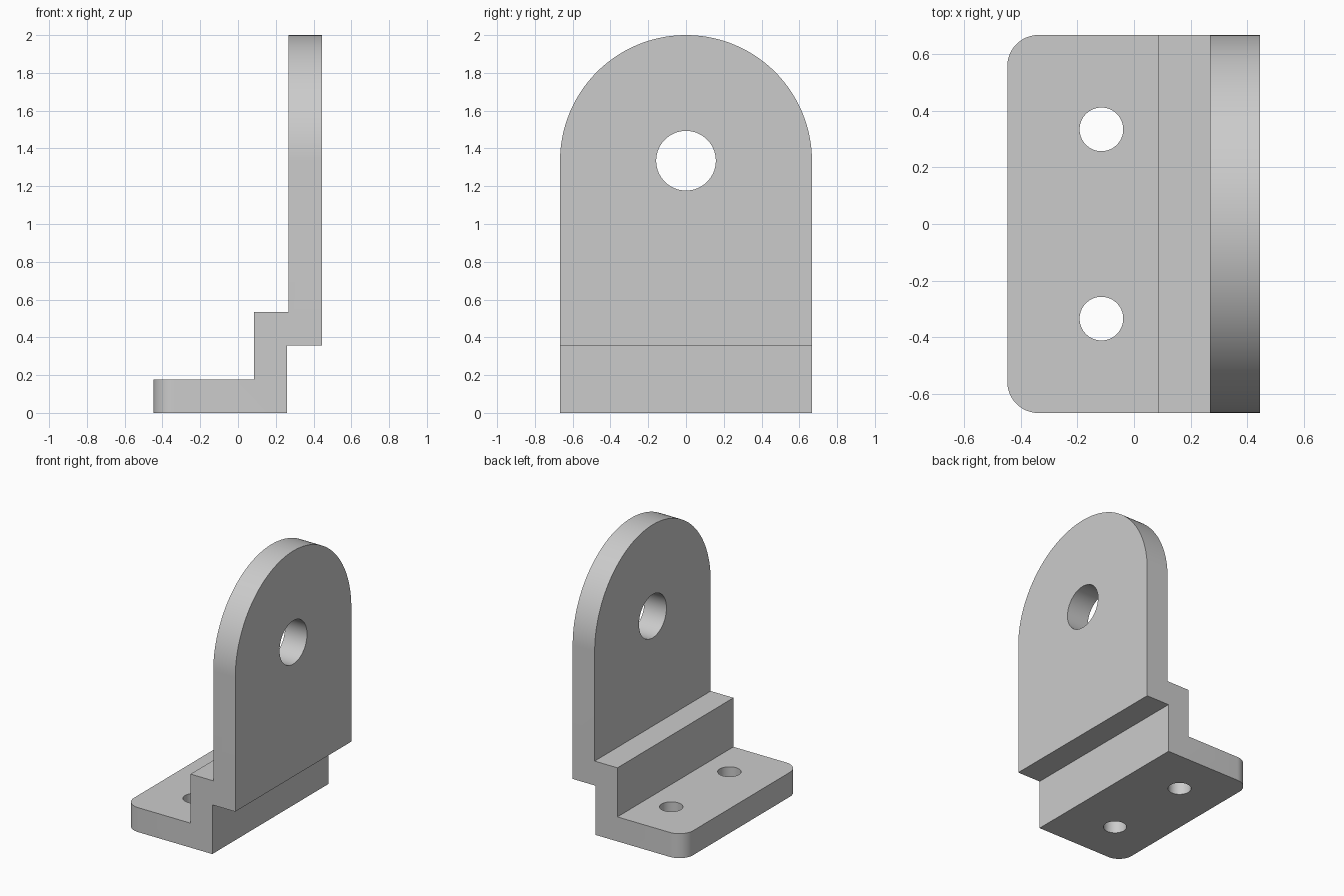
import bpy, bmesh, math

cube = bpy.data.objects.get("Cube")
if cube:
    bpy.data.objects.remove(cube, do_unlink=True)

HALF = 0.667      # half width along y
FRONT_R = 0.11    # foot corner radius

grey = bpy.data.materials.new("plain grey")
grey.use_nodes = True
colour = (0.6, 0.6, 0.6, 1)
grey.diffuse_color = colour
grey.node_tree.nodes["Principled BSDF"].inputs["Base Color"].default_value = colour

# Stepped side profile (x, z), extruded along y
profile = [(-0.447, 0), (0.26, 0), (0.26, 0.358), (0.445, 0.358), (0.445, 2),
           (0.268, 2), (0.268, 0.535), (0.085, 0.535), (0.085, 0.178), (-0.447, 0.178)]
bm = bmesh.new()
face = bm.faces.new([bm.verts.new((x, -HALF, z)) for x, z in profile])
ext = bmesh.ops.extrude_face_region(bm, geom=[face])
bmesh.ops.translate(bm, vec=(0, 2 * HALF, 0),
                    verts=[v for v in ext["geom"] if isinstance(v, bmesh.types.BMVert)])
bmesh.ops.recalc_face_normals(bm, faces=bm.faces)


def round_edges(test, radius, segments):
    edges = [e for e in bm.edges if all(test(v.co) for v in e.verts)
             and abs(e.verts[0].co.y - e.verts[1].co.y) < 0.01]
    bmesh.ops.bevel(bm, geom=edges, offset=radius, offset_type='OFFSET',
                    segments=segments, profile=0.5, affect='EDGES')


# Rounded foot corners and arched top
round_edges(lambda c: c.x < -0.44, FRONT_R, 12)
round_edges(lambda c: c.z > 1.99, HALF - 0.0005, 40)

mesh = bpy.data.meshes.new("bracket")
bm.to_mesh(mesh)
bm.free()
mesh.materials.append(grey)
bracket = bpy.data.objects.new("bracket", mesh)
bpy.context.collection.objects.link(bracket)


# Drilled holes
def drill(name, location, radius, rotation=(0, 0, 0)):
    bpy.ops.mesh.primitive_cylinder_add(vertices=64, radius=radius, depth=0.6,
                                        location=location, rotation=rotation)
    cutter = bpy.context.object
    cutter.name = name
    cutter.data.materials.append(grey)
    cutter.hide_render = True
    mod = bracket.modifiers.new(name, 'BOOLEAN')
    mod.operation = 'DIFFERENCE'
    mod.solver = 'EXACT'
    mod.object = cutter
    bpy.ops.object.select_all(action='DESELECT')
    bracket.select_set(True)
    bpy.context.view_layer.objects.active = bracket
    bpy.ops.object.modifier_apply(modifier=mod.name)
    bpy.data.objects.remove(cutter, do_unlink=True)


drill("pivot_hole", (0.36, 0, 1.335), 0.158, (0, math.pi / 2, 0))
for side in (-1, 1):
    drill("mounting_hole", (-0.115, side * 0.334, 0.09), 0.077)

bpy.ops.object.shade_smooth_by_angle(angle=math.radians(30))
